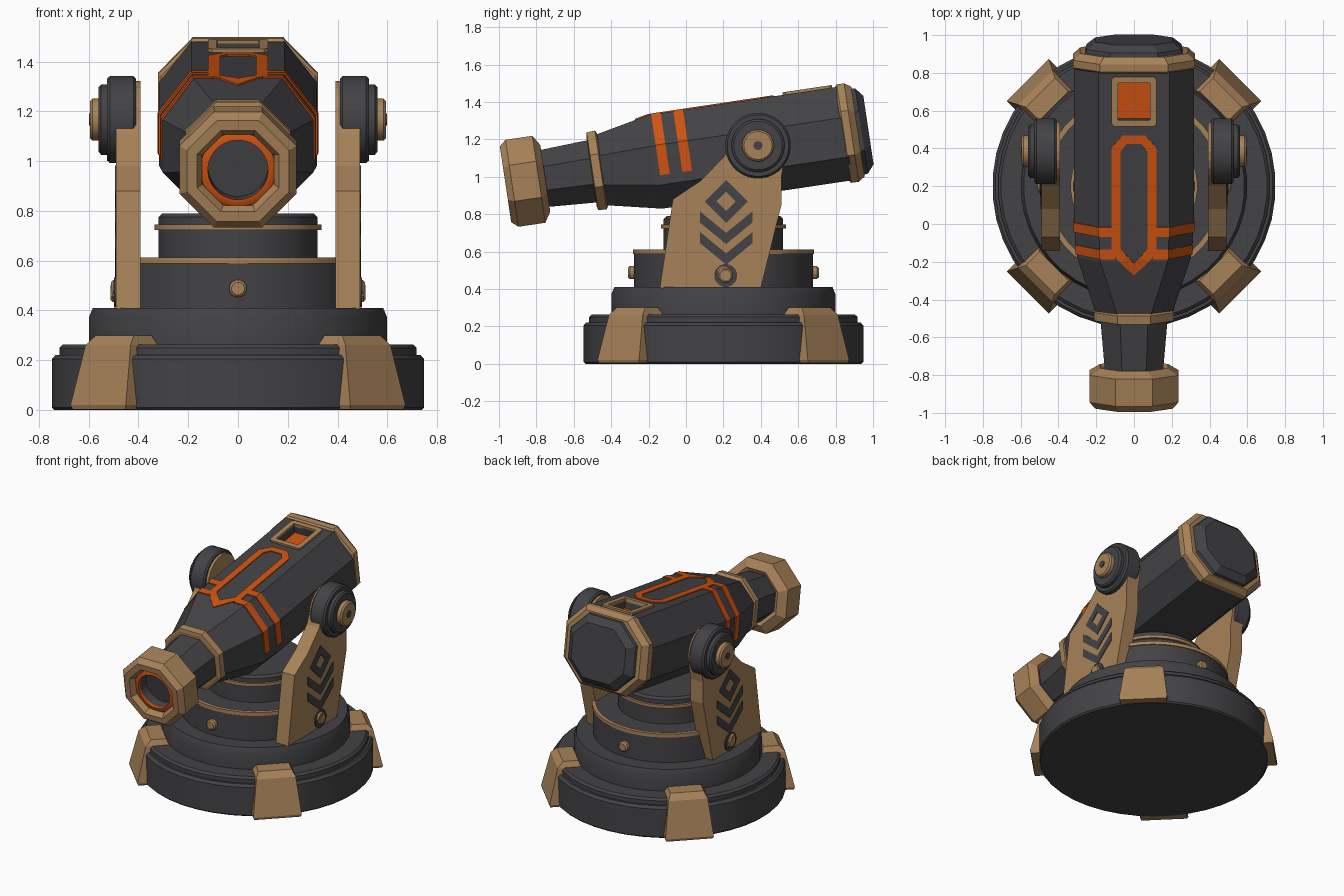
import bpy, bmesh, math
from mathutils import Matrix, Vector

if "Cube" in bpy.data.objects:
    bpy.data.objects.remove(bpy.data.objects["Cube"])


def material(name, rgb):
    m = bpy.data.materials.new(name)
    m.diffuse_color = (*rgb, 1)
    m.use_nodes = True
    m.node_tree.nodes["Principled BSDF"].inputs["Base Color"].default_value = m.diffuse_color
    return m


DARK = material("dark_grey", (0.056, 0.055, 0.060))
TAN = material("bronze_tan", (0.39, 0.225, 0.10))
ORANGE = material("orange", (0.62, 0.085, 0.006))
I4 = Matrix.Identity(4)


def loft(name, rings, mat, M=I4, loop=False, smooth=False):
    """Skin a list of equal-length point rings; cap the ends, or close into a loop."""
    bm = bmesh.new()
    vs = [[bm.verts.new(M @ Vector(p)) for p in r] for r in rings]
    pairs = list(zip(vs, vs[1:])) + ([(vs[-1], vs[0])] if loop else [])
    n = len(rings[0])
    for a, b in pairs:
        for i in range(n):
            j = (i + 1) % n
            bm.faces.new((a[i], a[j], b[j], b[i]))
    if not loop:
        bm.faces.new(vs[0])
        bm.faces.new(vs[-1])
    bmesh.ops.recalc_face_normals(bm, faces=bm.faces)
    me = bpy.data.meshes.new(name)
    bm.to_mesh(me)
    bm.free()
    me.materials.append(mat)
    ob = bpy.data.objects.new(name, me)
    bpy.context.collection.objects.link(ob)
    if smooth:
        bpy.ops.object.select_all(action='DESELECT')
        ob.select_set(True)
        bpy.context.view_layer.objects.active = ob
        bpy.ops.object.shade_smooth_by_angle(angle=math.radians(30))
    return ob


def lathe(name, profile, mat, M=I4, n=32, loop=False):
    """Turn (radius, height) pairs around local z."""
    rings = [[(r * math.cos(2 * math.pi * (i + .5) / n), r * math.sin(2 * math.pi * (i + .5) / n), h)
              for i in range(n)] for r, h in profile]
    return loft(name, rings, mat, M, loop, n > 12)


def frame_ring(name, outer, inner, z0, z1, mat, M):
    """Flat frame between two outlines given as (x, y, surface z)."""
    lift = lambda pts, d: [(x, y, z + d) for x, y, z in pts]
    return loft(name, [lift(outer, z0), lift(outer, z1), lift(inner, z1), lift(inner, z0)], mat, M, True)


# ---- stepped round base ----
B = Matrix.Translation((0, 0.2, 0))
lathe("base_disc", [(.74, 0), (.75, .01), (.75, .205), (.735, .222), (.72, .222), (.72, .25), (.705, .264),
                    (.5, .264)], DARK, B, 40)
lathe("base_step", [(.6, .25), (.6, .375), (.585, .41), (.4, .41)], DARK, B, 40)
lathe("turntable", [(.48, .40), (.48, .59), (.47, .605), (.3, .605)], DARK, B, 40)
lathe("turntable_band", [(.47, .588), (.486, .588), (.486, .612), (.46, .612)], TAN, B, 40, True)
lathe("neck", [(.32, .59), (.32, .775), (.305, .79)], DARK, B, 40)
lathe("neck_band", [(.31, .724), (.336, .724), (.336, .745), (.31, .745)], TAN, B, 40, True)

# ---- four clamps on the diagonals ----
for k in range(4):
    M = B @ Matrix.Rotation(math.radians(45 + 90 * k), 4, 'Z')
    rings = [[(r0, -w, z), (r1, -w, z), (r1, w, z), (r0, w, z)] for z, r0, r1, w in
             ((.003, .59, .79, .15), (.02, .585, .795, .157), (.262, .585, .738, .128), (.30, .60, .70, .108))]
    loft("base_clamp", rings, TAN, M)

# ---- bolts around the turntable ----
for k in range(4):
    M = (B @ Matrix.Rotation(math.radians(90 * k), 4, 'Z') @ Matrix.Translation((.47, 0, .488))
         @ Matrix.Rotation(math.pi / 2, 4, 'Y'))
    lathe("turntable_bolt", [(.036, 0), (.036, .03), (.026, .04)], TAN, M, 12)

# ---- side supports with hubs and inlaid marks ----
HY, HZ = .385, 1.167
arc = [(HY + .155 * math.cos(a), HZ + .155 * math.sin(a))
       for a in (math.radians(180 - 18 * i) for i in range(11))]
support = [(-.14, .405), (-.07, .88), (.08, .98), (.205, 1.11)] + arc + [(.51, 1.0), (.51, .85), (.40, .405)]
diamond = [(0, .115), (.115, 0), (0, -.115), (-.115, 0)]
for s, side in ((1, "right"), (-1, "left")):
    S = Matrix.Scale(s, 4, (1, 0, 0))
    loft(side + "_support", [[(x, y, z) for y, z in support] for x in (.392, .49)], TAN, S)
    H = S @ Matrix.Translation((0, HY, HZ)) @ Matrix.Rotation(math.pi / 2, 4, 'Y')
    lathe(side + "_hub", [(.165, .41), (.175, .42), (.175, .515), (.165, .527), (.142, .527), (.142, .55),
                          (.13, .56)], DARK, H)
    lathe(side + "_hub_cap", [(.085, .55), (.085, .585), (.075, .595)], TAN, H, 24)
    lathe(side + "_hub_pin", [(.024, .59), (.024, .599)], DARK, H, 16)
    # diamond outline
    loft(side + "_diamond_mark", [[(x, .215 + a * f, .868 + b * f) for a, b in diamond]
                                  for x, f in ((.488, 1), (.495, 1), (.495, .45), (.488, .45))], DARK, S, True)
    # two chevrons
    for top in (.815, .705):
        pts = [(-.14, top), (0, top - .115), (.14, top), (.14, top - .06), (0, top - .175), (-.14, top - .06)]
        loft(side + "_chevron_mark", [[(x, .215 + a, b) for a, b in pts] for x in (.488, .495)], DARK, S)
    F = S @ Matrix.Translation((0, .212, .472)) @ Matrix.Rotation(math.pi / 2, 4, 'Y')
    lathe(side + "_foot_washer", [(.062, .485), (.062, .498)], DARK, F, 16)
    lathe(side + "_foot_bolt", [(.04, .49), (.04, .505), (.032, .512)], TAN, F, 8)

# ---- tilted barrel: local y runs from muzzle to breech ----
G = Matrix.Translation((0, -.965, .96)) @ Matrix.Rotation(math.radians(8.5), 4, 'X')
FW, FU, FL = .59, .34, -.5     # body section: flat width, upper and lower side corners
W, HH = .318, .253


def section(y, w, h, fw=.414, fu=.414, fl=-.414):
    half = [(fw * w, h), (w, fu * h), (w, fl * h), (fw * w, -h)]
    return [(x, y, z) for x, z in half] + [(-x, y, z) for x, z in reversed(half)]


loft("barrel_tube", [section(.15, .15, .15), section(.5, .18, .17)], DARK, G)
body = loft("barrel_body", [section(.49, .195, .185), section(.81, .302, HH, FW, FU, FL),
                            section(1.0, W, HH, FW, FU, FL), section(1.84, W, HH, FW, FU, FL)], DARK, G)
loft("barrel_ring", [section(y, r, r) for y, r in ((.465, .19), (.47, .21), (.515, .213), (.525, .195))], TAN, G)
loft("breech_ring", [section(y, w, h, .56, .45, -.45) for y, w, h in
                     ((1.82, .31, .255), (1.83, .322, .266), (1.87, .322, .266), (1.905, .285, .243))], TAN, G)
loft("breech_cap", [section(y, w, h, .5, .45, -.45) for y, w, h in
                    ((1.89, .26, .235), (1.925, .25, .23), (1.962, .205, .185))], DARK, G)

# muzzle with recessed bore
loft("muzzle", [section(y, r, r) for y, r in
                ((.19, .14), (.215, .18), (.18, .235), (.035, .235), (0, .205), (0, .165), (.03, .145),
                 (.13, .14))], TAN, G, True)
R = G @ Matrix.Rotation(-math.pi / 2, 4, 'X')
lathe("bore_glow_ring", [(.152, .04), (.131, .03), (.121, .03), (.121, .05), (.152, .05)], ORANGE, R, 32, True)
lathe("bore", [(.14, .05), (.122, .05), (.12, .12), (.14, .13)], DARK, R, 32, True)
lathe("bore_floor", [(.125, .115), (.125, .125)], DARK, R, 32)

# hatch recess, floor and frame on top
SQ = [(-1, -1), (1, -1), (1, 1), (-1, 1)]
rect = lambda hx, hy, z: [(a * hx, 1.67 + b * hy, z) for a, b in SQ]
cutter = loft("hatch_cutter", [rect(.086, .1, HH - .06), rect(.086, .1, HH + .1)], DARK, G)
cutter.hide_render = True
mod = body.modifiers.new("hatch", 'BOOLEAN')
mod.operation, mod.object, mod.solver = 'DIFFERENCE', cutter, 'EXACT'
bpy.context.view_layer.objects.active = body
bpy.ops.object.modifier_apply(modifier="hatch")
bpy.data.objects.remove(cutter)
loft("hatch_floor", [rect(.085, .099, HH - .061), rect(.085, .099, HH - .053)], ORANGE, G)


def chamfered(hx, hy, c):
    q = [(hx, hy - c), (hx - c, hy)]
    pts = q + [(-x, y) for x, y in reversed(q)] + [(-x, -y) for x, y in q] + [(x, -y) for x, y in reversed(q)]
    return [(x, 1.67 + y, HH) for x, y in pts]


frame_ring("hatch_frame", chamfered(.12, .133, .015), chamfered(.086, .1, .004), -.01, .014, TAN, G)


# long orange outline on top, draped over the front slope
def outline(half):
    pts = half + [(-x, y) for x, y in reversed(half[1:])]
    return [(x, y, HH - max(0, .81 - y) * .21) for x, y in pts]


frame_ring("top_outline", outline([(0, .735), (.075, .81), (.12, .86), (.12, 1.42), (.06, 1.488)]),
           outline([(0, .805), (.03, .835), (.072, .88), (.072, 1.40), (.042, 1.442)]), -.005, .006, ORANGE, G)

# paired orange stripes wrapping over the sides
for s, side in ((1, "right"), (-1, "left")):
    for y0 in (.825, .945):
        def edge(y, d):
            w = .302 + (W - .302) * min(1, (y - .81) / .19)
            return [(s * x, y, z) for x, z in ((.10, HH + d), (FW * w + d * .4, HH + d), (w + d, FU * HH + d * .4),
                                               (w + d, -.075))]
        a, b = y0, y0 + .052
        loft(side + "_stripe", [[edge(a, -.004)[i], edge(b, -.004)[i], edge(b, .006)[i], edge(a, .006)[i]]
                                for i in range(4)], ORANGE, G)
